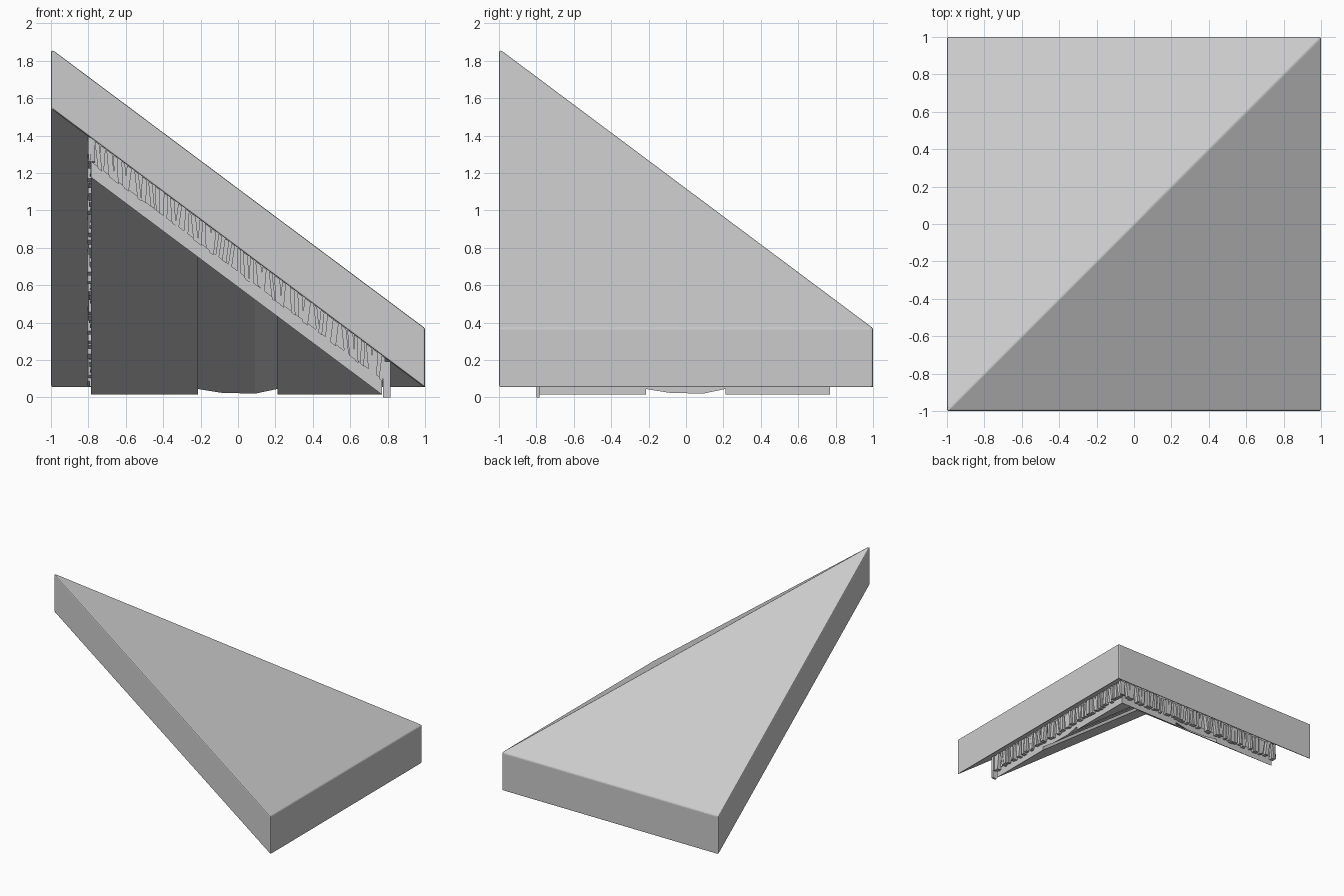
import bpy, bmesh, random

if "Cube" in bpy.data.objects:
    bpy.data.objects.remove(bpy.data.objects["Cube"])

random.seed(4)
SLOPE = 0.747


def under(t):
    """Height of the main roof's underside; t is the larger of x and y."""
    return 0.80 - SLOPE * t


def add_mesh(name, prisms):
    """Each prism is (lower ring, upper ring, triangulated diagonal flag)."""
    bm = bmesh.new()
    for low, high in prisms:
        a = [bm.verts.new(p) for p in low]
        b = [bm.verts.new(p) for p in high]
        n = len(a)
        # hipped rings are split along their 0-2 diagonal
        for i in range(1, n - 1):
            bm.faces.new((a[0], a[i + 1], a[i]))
            bm.faces.new((b[0], b[i], b[i + 1]))
        for i in range(n):
            j = (i + 1) % n
            bm.faces.new((a[i], a[j], b[j], b[i]))
    bmesh.ops.recalc_face_normals(bm, faces=bm.faces[:])
    me = bpy.data.meshes.new(name)
    bm.to_mesh(me)
    bm.free()
    ob = bpy.data.objects.new(name, me)
    bpy.context.collection.objects.link(ob)
    return ob


def hip_slab(name, lo, hi, bottom, top):
    """Square corner slab falling toward +x and +y from a diagonal hip."""
    plan = [(lo, lo), (hi, lo), (hi, hi), (lo, hi)]
    return add_mesh(name, [tuple([(x, y, under(max(x, y)) + d) for x, y in plan]
                                 for d in (bottom, top))])


# Thick outer roof with softened edges
roof = hip_slab("roof_slab", -1.0, 1.0, 0.0, 0.317)
bev = roof.modifiers.new("soft_edges", "BEVEL")
bev.width = 0.008
bev.segments = 2
bev.limit_method = 'ANGLE'

# Thatch layer core
LO, HI = -0.80, 0.81
hip_slab("thatch_core", LO + 0.025, HI - 0.025, -0.135, 0.0)

# Ragged straw slats around all four sides of the thatch
straws = []


def straw(side, s, w, lean, out, drop=0.0):
    rings = []
    for d, shift in ((-0.135 - drop, lean), (-0.002, 0.0)):
        ring = []
        for ds, o in ((-w, -0.035), (w, -0.035), (w, out), (-w, out)):
            u = min(HI, max(LO, s + ds + shift))
            if side == "front":
                x, y, t = u, LO - o, u
            elif side == "left":
                x, y, t = LO - o, u, u
            elif side == "right":
                x, y, t = HI + o, u, HI
            else:
                x, y, t = u, HI + o, HI
            ring.append((x, y, under(t) + d))
        rings.append(ring)
    straws.append(tuple(rings))


for side in ("front", "left", "right", "back"):
    s = LO + 0.015
    while s < HI - 0.01:
        straw(side, s, random.uniform(0.009, 0.016), random.uniform(-0.02, 0.02),
              random.uniform(-0.012, 0.006), random.uniform(-0.012, 0.004))
        s += random.uniform(0.03, 0.044)
# One stray straw hanging at the eave corner
straw("right", LO + 0.01, 0.008, 0.0, 0.005, under(HI) - 0.135)

# trim the flipped sign on the two low sides
fixed = []
for low, high in straws:
    fixed.append((low, high))
add_mesh("thatch_straws", fixed)

# Inner lining: two wide boards and a faceted middle rib on each slope
EAVE = 0.77
PROFILES = {
    "lining_board_a": [(-0.785, -0.21), (-0.215, -0.21)],
    "lining_rib": [(-0.215, -0.18), (-0.09, -0.20), (0.09, -0.205), (0.21, -0.18)],
    "lining_board_b": [(0.21, -0.21), (EAVE - 0.001, -0.21)],
}
for swap in (False, True):
    for name, prof in PROFILES.items():
        prisms = []
        for (a, da), (b, db) in zip(prof, prof[1:]):
            plan = [(a, a, da), (b, b, db), (b, EAVE, db), (a, EAVE, da)]
            low = [(u, v, under(v) + d) for u, v, d in plan]
            high = [(u, v, under(v) - 0.125) for u, v, d in plan]
            if swap:
                low = [(y, x, z) for x, y, z in low]
                high = [(y, x, z) for x, y, z in high]
            prisms.append((low, high))
        add_mesh(name + ("_right" if swap else "_back"), prisms)
